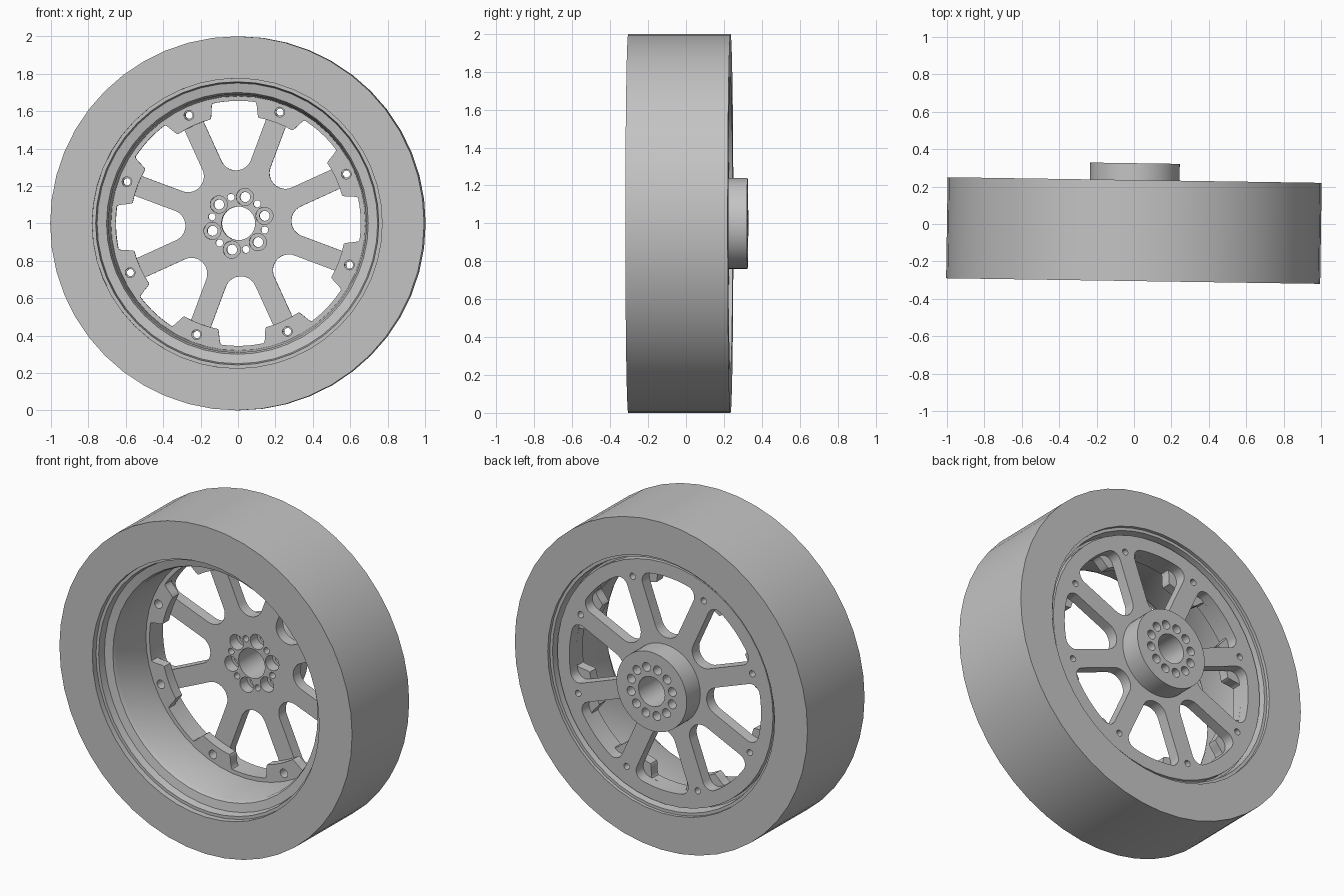
import bpy, bmesh
from math import sin, cos, asin, radians, pi
from mathutils import Matrix

default = bpy.data.objects.get("Cube")
if default:
    bpy.data.objects.remove(default, do_unlink=True)

grey = bpy.data.materials.new("Plain grey")
grey.use_nodes = True
colour = (0.55, 0.55, 0.55, 1)
grey.diffuse_color = colour
grey.node_tree.nodes["Principled BSDF"].inputs["Base Color"].default_value = colour

SEGMENTS = 48
SPOKES = 8
SPOKE_ANGLE = 24.5          # direction of the first spoke, degrees
PITCH = 360 / SPOKES
BOLT_R = 0.635              # bolt circle on the spoke ends
HUB_HOLE_R = 0.145          # hole circle around the hub bore
PLACE = Matrix.Translation((0, 0, 1)) @ Matrix.Rotation(-0.015, 4, "Z")
parts = []


def finish(name, bm, matrix):
    """Weld, orient and place a mesh as a named part."""
    bmesh.ops.remove_doubles(bm, verts=bm.verts, dist=0.0001)
    bmesh.ops.recalc_face_normals(bm, faces=bm.faces)
    mesh = bpy.data.meshes.new(name)
    bm.to_mesh(mesh)
    bm.free()
    mesh.materials.clear()
    mesh.materials.append(grey)
    ob = bpy.data.objects.new(name, mesh)
    bpy.context.collection.objects.link(ob)
    ob.matrix_world = matrix
    parts.append(ob)


def lathe(name, profile):
    """Turn a closed (radius, y) profile around the axle."""
    bm = bmesh.new()
    rings = []
    for i in range(SEGMENTS):
        a = 2 * pi * i / SEGMENTS
        rings.append([bm.verts.new((r * cos(a), y, r * sin(a))) for r, y in profile])
    n = len(profile)
    for i, ring in enumerate(rings):
        nxt = rings[(i + 1) % SEGMENTS]
        for j in range(n):
            k = (j + 1) % n
            bm.faces.new((ring[j], ring[k], nxt[k], nxt[j]))
    finish(name, bm, PLACE)


def plate(name, outlines, front, back):
    """Extrude a flat outline with nested holes from front to back."""
    curve = bpy.data.curves.new(name + "_outline", "CURVE")
    curve.dimensions = "2D"
    curve.fill_mode = "BOTH"
    curve.extrude = (back - front) / 2
    for points in outlines:
        spline = curve.splines.new("POLY")
        spline.points.add(len(points) - 1)
        for p, (x, y) in zip(spline.points, points):
            p.co = (x, y, 0, 1)
        spline.use_cyclic_u = True
    temp = bpy.data.objects.new(name + "_outline", curve)
    bpy.context.collection.objects.link(temp)
    graph = bpy.context.evaluated_depsgraph_get()
    mesh = bpy.data.meshes.new_from_object(temp.evaluated_get(graph))
    bm = bmesh.new()
    bm.from_mesh(mesh)
    bpy.data.objects.remove(temp, do_unlink=True)
    bpy.data.meshes.remove(mesh)
    stand = Matrix.Translation((0, (front + back) / 2, 0)) @ Matrix.Rotation(pi / 2, 4, "X")
    finish(name, bm, PLACE @ stand)


def arc(cx, cy, r, start, end, steps):
    angles = [radians(start + (end - start) * i / steps) for i in range(steps + 1)]
    return [(cx + r * cos(a), cy + r * sin(a)) for a in angles]


def circle(r, n=SEGMENTS, cx=0, cy=0):
    return arc(cx, cy, r, 0, 360, n)[:-1]


def hole_ring(count, first, pitch_r, r):
    """Equally spaced round holes."""
    step = 360 / count
    return [circle(r, 20, pitch_r * cos(radians(first + step * i)),
                   pitch_r * sin(radians(first + step * i))) for i in range(count)]


def rotated(points, angle):
    c, s = cos(radians(angle)), sin(radians(angle))
    return [(x * c - y * s, x * s + y * c) for x, y in points]


def window(half_spoke=0.056, inner=0.085, corner=0.055, outer=0.655):
    """Rounded opening between two spokes, lying along +x."""
    half = PITCH / 2
    d = (half_spoke + inner) / sin(radians(half))
    phi = half - asin((half_spoke + corner) / (outer - corner)) * 180 / pi
    cx = (outer - corner) * cos(radians(phi))
    cy = (outer - corner) * sin(radians(phi))
    upper = arc(d, 0, inner, 180, half + 90, 7)
    upper += arc(cx, cy, corner, half + 90, phi, 8)
    upper += arc(0, 0, outer, phi, 0, 5)[1:]
    return upper + [(x, -y) for x, y in reversed(upper[1:-1])]


def lug_outline(low=0.575, high=0.655, inside=9.5, outside=12.5):
    """Inner edge of the barrel flange, stepping in at every lug."""
    points = []
    for i in range(SPOKES):
        mid = SPOKE_ANGLE + PITCH * i
        offsets = [inside + (outside - inside) * k / 6 for k in range(7)]
        offsets = [-o for o in reversed(offsets)] + [-5, 0, 5] + offsets + [16, 19, 22.5, 26, 29]
        for o in offsets:
            t = min(max((abs(o) - inside) / (outside - inside), 0), 1)
            r = low + (high - low) * t * t * (3 - 2 * t)
            a = radians(mid + o)
            points.append((r * cos(a), r * sin(a)))
    return points


# Tyre: plain wide band
lathe("tyre", [(0.775, -0.305), (1, -0.305), (1, 0.235), (0.775, 0.235)])

# Rim barrel with stepped front lip and rear seat for the spoke disc
lathe("rim_barrel", [(0.79, -0.27), (0.757, -0.27), (0.75, -0.225), (0.70, -0.215),
                     (0.69, -0.19), (0.68, 0.07), (0.68, 0.15), (0.75, 0.15),
                     (0.757, 0.215), (0.79, 0.215)])

# Flange with a bolted lug in front of each spoke end
plate("lug_flange",
      [circle(0.71), lug_outline()] + hole_ring(SPOKES, SPOKE_ANGLE, BOLT_R, 0.026),
      0.07, 0.13)

# Spoke disc: windows, bolt holes, bore, six wide and six narrow hub holes
openings = [rotated(window(), SPOKE_ANGLE + PITCH * (i + 0.5)) for i in range(SPOKES)]
plate("spoke_disc",
      [circle(0.737), circle(0.09, 32)] + openings
      + hole_ring(SPOKES, SPOKE_ANGLE, BOLT_R, 0.019)
      + hole_ring(6, 16, HUB_HOLE_R, 0.046)
      + hole_ring(6, 46, HUB_HOLE_R, 0.019),
      0.13, 0.197)

# Hub boss at the back with twelve holes
plate("hub_boss",
      [circle(0.24), circle(0.09, 32)] + hole_ring(12, 16, HUB_HOLE_R, 0.027),
      0.197, 0.325)

bpy.ops.object.select_all(action="DESELECT")
for ob in parts:
    ob.select_set(True)
bpy.context.view_layer.objects.active = parts[0]
bpy.ops.object.shade_smooth_by_angle(angle=radians(30))
